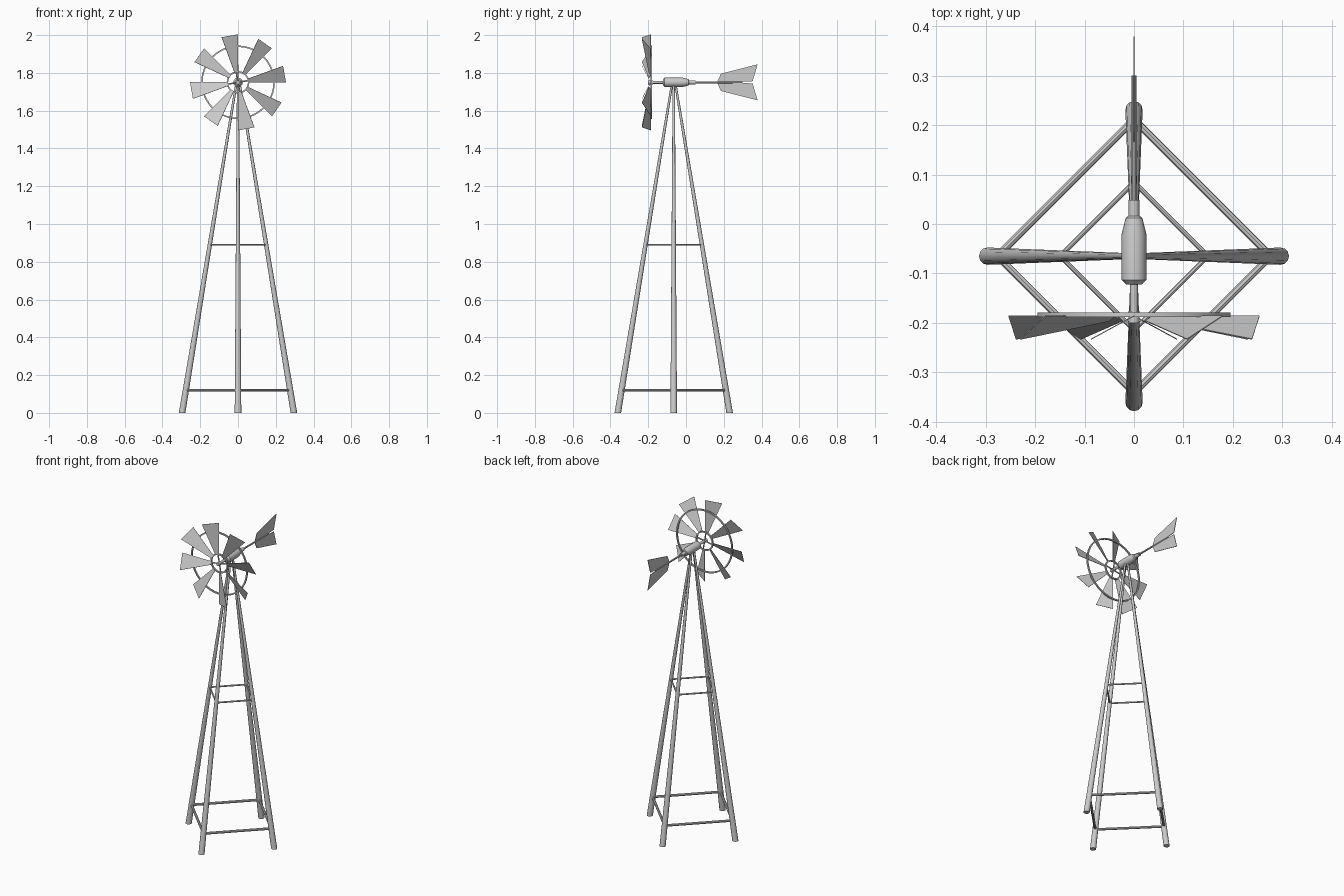
import bpy, bmesh
from math import pi, sin, cos, radians
from mathutils import Vector

if "Cube" in bpy.data.objects:
    bpy.data.objects.remove(bpy.data.objects["Cube"])

CY, AX = -0.065, 1.75      # tower centre in y, height of the wheel axle


def make(name, bm, smooth=False):
    bmesh.ops.recalc_face_normals(bm, faces=bm.faces)
    me = bpy.data.meshes.new(name)
    bm.to_mesh(me)
    bm.free()
    ob = bpy.data.objects.new(name, me)
    bpy.context.collection.objects.link(ob)
    if smooth:
        bpy.ops.object.select_all(action='DESELECT')
        ob.select_set(True)
        bpy.context.view_layer.objects.active = ob
        bpy.ops.object.shade_smooth_by_angle(angle=radians(35))
    return ob


def lathe(name, profile, sides=16, closed=False):
    """Revolve (y, radius) points around the axle."""
    bm = bmesh.new()
    rings = [[bm.verts.new((r * cos(2 * pi * i / sides), y, AX + r * sin(2 * pi * i / sides)))
              for i in range(sides)] for y, r in profile]
    pairs = list(zip(rings, rings[1:]))
    if closed:
        pairs.append((rings[-1], rings[0]))
    for a, b in pairs:
        for i in range(sides):
            j = (i + 1) % sides
            bm.faces.new((a[i], a[j], b[j], b[i]))
    if not closed:
        bm.faces.new(rings[0])
        bm.faces.new(rings[-1])
    return make(name, bm, True)


def rod(name, p, q, r1, r2, sides=12, level=False):
    """Tapered rod from p to q; level keeps the ends horizontal."""
    p, q = Vector(p), Vector(q)
    d = (q - p).normalized()
    if level:
        u, v = Vector((1, 0, 0)), Vector((0, 1, 0))
    else:
        u = d.orthogonal().normalized()
        v = d.cross(u)
    bm = bmesh.new()
    ends = []
    for c, r in ((p, r1), (q, r2)):
        ends.append([bm.verts.new(c + r * (u * cos(2 * pi * i / sides) + v * sin(2 * pi * i / sides)))
                     for i in range(sides)])
    for i in range(sides):
        j = (i + 1) % sides
        bm.faces.new((ends[0][i], ends[0][j], ends[1][j], ends[1][i]))
    bm.faces.new(ends[0])
    bm.faces.new(ends[1])
    return make(name, bm, True)


def plate(name, pts, normal, t):
    """Thin sheet with the given outline and thickness."""
    bm = bmesh.new()
    n = Vector(normal).normalized() * t / 2
    a = [bm.verts.new(Vector(p) - n) for p in pts]
    b = [bm.verts.new(Vector(p) + n) for p in pts]
    bm.faces.new(a)
    bm.faces.new(b)
    for i in range(len(pts)):
        j = (i + 1) % len(pts)
        bm.faces.new((a[i], a[j], b[j], b[i]))
    return make(name, bm)


def tower_point(k, z):
    r = 0.296 - 0.286 * z / 1.735
    return Vector((r * cos(k * pi / 2), CY + r * sin(k * pi / 2), z))


# Tower legs and two levels of cross braces
for k in range(4):
    rod(f"leg_{k}", tower_point(k, 0), tower_point(k, 1.735), 0.0175, 0.006, level=True)
    for label, z, r in (("lower", 0.12, 0.0075), ("upper", 0.89, 0.005)):
        rod(f"{label}_brace_{k}", tower_point(k, z), tower_point(k + 1, z), r, r, 8)

# Gearbox with shaft, hub and tail boom
lathe("gearbox", [(-0.122, 0.016), (-0.113, 0.025), (-0.02, 0.025), (0.012, 0.017), (0.016, 0.012)])
lathe("drive_shaft", [(-0.185, 0.008), (-0.12, 0.008)], 12)
lathe("wheel_hub", [(-0.2, 0.011), (-0.176, 0.011)], 12)
lathe("boom_socket", [(0.01, 0.011), (0.049, 0.011)], 12)
lathe("tail_boom", [(0.04, 0.0055), (0.3, 0.005)], 10)

# Wheel rims and spokes
for name, r in (("outer_rim", 0.191), ("inner_rim", 0.056)):
    lathe(name, [(-0.188, r - 0.004), (-0.188, r + 0.004), (-0.179, r + 0.004), (-0.179, r - 0.004)],
          40, True)
for k in range(4):
    a = radians(10 + 90 * k)
    rod(f"spoke_{k}", (0, -0.184, AX), (0.056 * cos(a), -0.184, AX + 0.056 * sin(a)), 0.004, 0.004, 8)

# Eight pitched blades, leading edge pushed forward
for k in range(8):
    a0 = radians(45 * k)
    a1 = a0 + radians(20)

    def corner(r, a, y):
        return Vector((r * cos(a), y, AX + r * sin(a)))
    pts = [corner(0.055, a0, -0.186), corner(0.254, a0, -0.186),
           corner(0.254, a1, -0.233), corner(0.055, a1, -0.196)]
    plate(f"blade_{k}", pts, (pts[1] - pts[0]).cross(pts[2] - pts[0]), 0.002)

# Tail vane with a notch behind the boom
half = [(0.185, 0.046), (0.379, 0.095), (0.353, 0.006)]
outline = [(0.164, 0)] + half + [(0.3, 0.003)] + [(0.3, -0.003)] + [(y, -z) for y, z in reversed(half)]
plate("tail_vane", [(0, y, AX + z) for y, z in outline], (1, 0, 0), 0.003)
